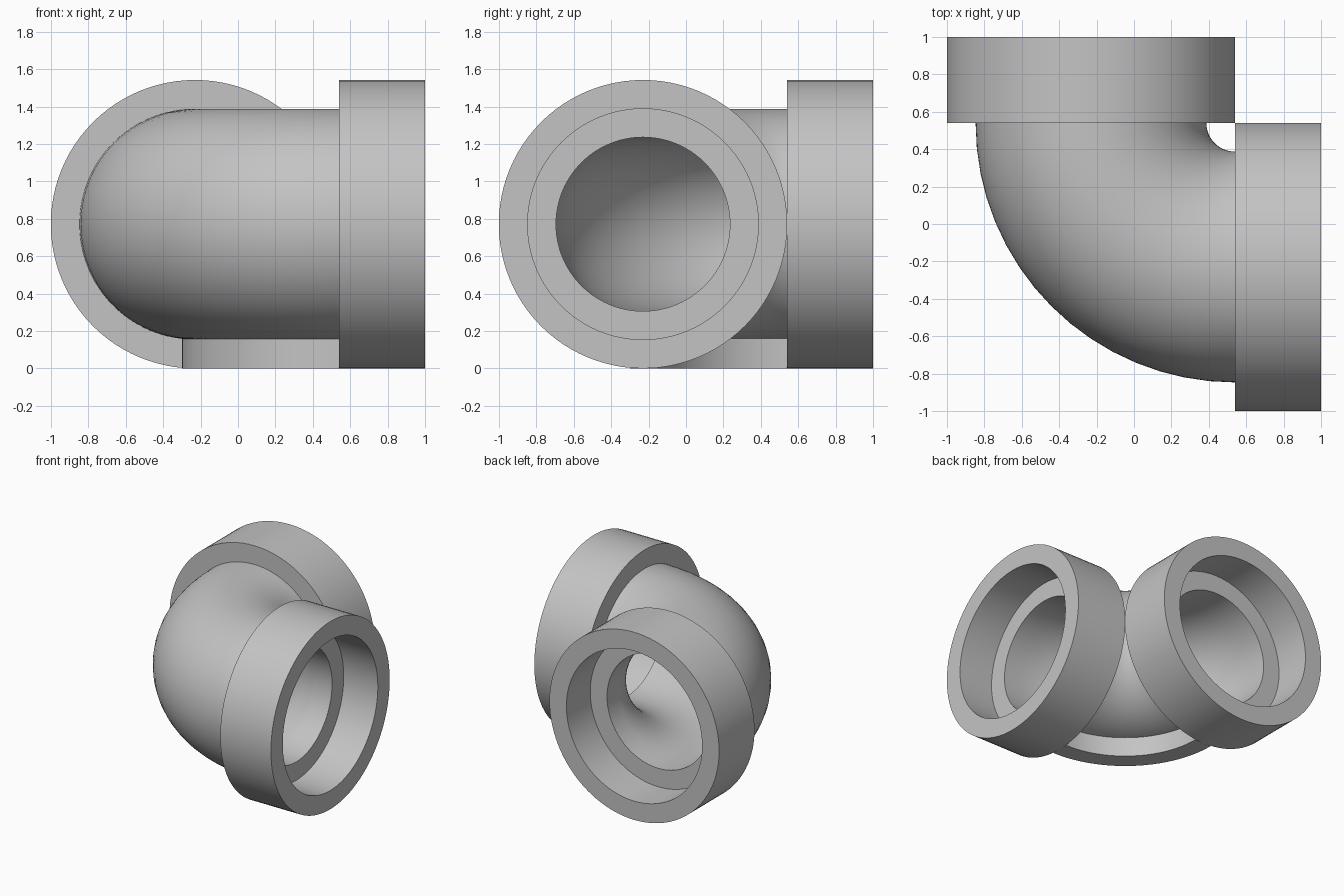
import bpy, bmesh, math
from mathutils import Vector

cube = bpy.data.objects.get("Cube")
if cube:
    bpy.data.objects.remove(cube)

# Main dimensions
FACE = 0.54          # where each socket meets the bend; also the bend centre
BEND = 0.77          # centreline radius of the bend
SOCKET_R, PIPE_R, BORE_R = 0.771, 0.617, 0.465
COLLAR = 1 - FACE    # socket length
STEP = 0.15          # wall thickness behind the socket seat
SIDES, BEND_STEPS = 96, 16
CENTRE = Vector((FACE, FACE, SOCKET_R))
UP = Vector((0, 0, 1))

grey = bpy.data.materials.new("plain grey")
grey.use_nodes = True
colour = (0.55, 0.55, 0.55, 1)
grey.diffuse_color = colour
grey.node_tree.nodes["Principled BSDF"].inputs["Base Color"].default_value = colour


def frame(t):
    """Outward direction and tangent at angle t round the bend."""
    return (Vector((-math.sin(t), -math.cos(t), 0)),
            Vector((math.cos(t), -math.sin(t), 0)))


def skin(name, rings, closed):
    """Join a list of equal point rings into a smooth-shaded solid."""
    bm = bmesh.new()
    loops = [[bm.verts.new(p) for p in ring] for ring in rings]
    pairs = list(zip(loops, loops[1:]))
    if closed:
        pairs.append((loops[-1], loops[0]))
    else:
        bm.faces.new(loops[0])
        bm.faces.new(loops[-1])
    for a, b in pairs:
        n = len(a)
        for i in range(n):
            j = (i + 1) % n
            bm.faces.new((a[i], a[j], b[j], b[i]))
    bmesh.ops.recalc_face_normals(bm, faces=bm.faces[:])
    mesh = bpy.data.meshes.new(name)
    bm.to_mesh(mesh)
    bm.free()
    mesh.materials.append(grey)
    obj = bpy.data.objects.new(name, mesh)
    bpy.context.collection.objects.link(obj)
    bpy.ops.object.select_all(action='DESELECT')
    obj.select_set(True)
    bpy.context.view_layer.objects.active = obj
    bpy.ops.object.shade_smooth_by_angle(angle=math.radians(30))
    return obj


def circle(t, shift, radius):
    """Circle across the pipe at angle t, shifted along the tangent."""
    out, tangent = frame(t)
    return [CENTRE + tangent * shift + out * (BEND + radius * math.cos(a))
            + UP * radius * math.sin(a)
            for a in (math.tau * i / SIDES for i in range(SIDES))]


# Elbow with sockets: outside skin one way, then back through the bore
END = math.pi / 2
angles = [END * i / BEND_STEPS for i in range(BEND_STEPS + 1)]
outer_end = [(COLLAR, SOCKET_R), (0, SOCKET_R)]
inner_end = [(STEP, BORE_R), (STEP, PIPE_R), (COLLAR, PIPE_R)]
stations = [(0, s, r) for s, r in outer_end]
stations += [(t, 0, PIPE_R) for t in angles]
stations += [(END, -s, r) for s, r in reversed(outer_end)]
stations += [(END, -s, r) for s, r in reversed(inner_end)]
stations += [(t, 0, BORE_R) for t in reversed(angles)]
stations += [(0, s, r) for s, r in inner_end]
skin("elbow_body", [circle(*s) for s in stations], True)

# Curved foot rib under the bend, its top buried in the pipe wall
rib_steps = 32
rib = []
for i in range(rib_steps + 1):
    out, _ = frame(END * i / rib_steps)
    base = Vector((FACE, FACE, 0))
    rib.append([base + out * r + UP * z
                for r, z in ((0.69, 0), (0.84, 0), (0.84, 0.2), (0.69, 0.2))])
skin("foot_rib", rib, False)
